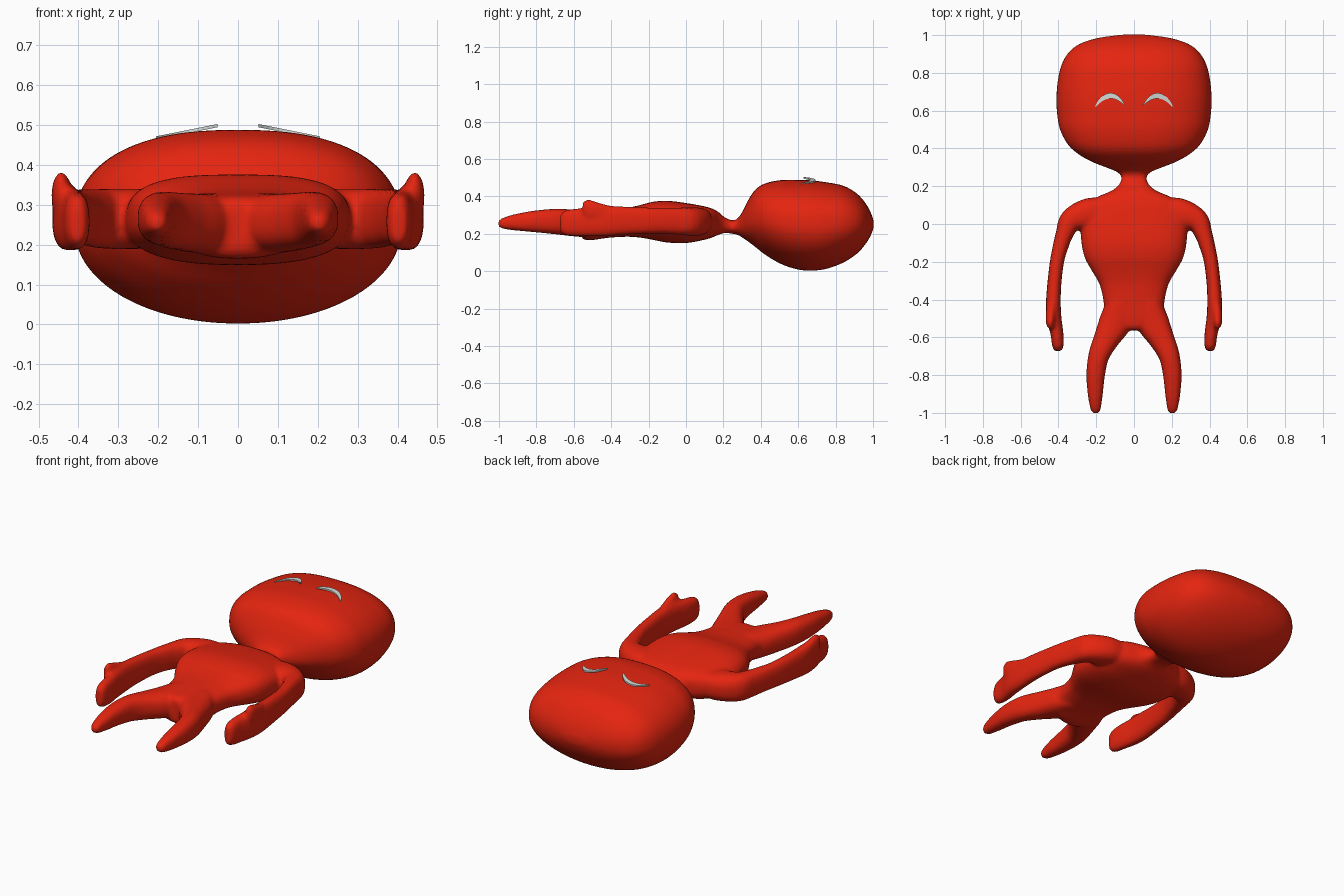
import bpy, bmesh, math
from mathutils import Vector

if "Cube" in bpy.data.objects:
    bpy.data.objects.remove(bpy.data.objects["Cube"])


def material(name, rgb):
    m = bpy.data.materials.new(name)
    m.diffuse_color = (*rgb, 1)
    m.use_nodes = True
    m.node_tree.nodes["Principled BSDF"].inputs["Base Color"].default_value = m.diffuse_color
    return m


red = material("bright red", (0.78, 0.018, 0.005))
grey = material("pale grey", (0.66, 0.70, 0.67))


def spline(rows, steps=4):
    """Smoothly resample rows with a Catmull-Rom curve."""
    out = []
    for i in range(len(rows) - 1):
        p = [Vector(rows[min(max(i + k, 0), len(rows) - 1)]) for k in (-1, 0, 1, 2)]
        for s in range(steps):
            t = s / steps
            out.append(p[1] + 0.5 * t * (p[2] - p[0]
                       + t * (2 * p[0] - 5 * p[1] + 4 * p[2] - p[3]
                              + t * (3 * (p[1] - p[2]) + p[3] - p[0]))))
    out.append(Vector(rows[-1]))
    return out


def loft(bm, rows, power=2.4, low_power=None, sides=40, flip=1):
    """Loft rounded sections; a row is x, y, half width, low z, high z."""
    rows = spline(rows)
    rings = []
    for i, (x, y, w, lo, hi) in enumerate(rows):
        a, b = rows[max(i - 1, 0)], rows[min(i + 1, len(rows) - 1)]
        d = Vector((b[0] - a[0], b[1] - a[1])).normalized()
        mid, h = (lo + hi) / 2, (hi - lo) / 2
        ring = []
        for k in range(sides):
            ang = 2 * math.pi * k / sides
            c, s = math.cos(ang), math.sin(ang)
            n = power if s >= 0 else (low_power or power)
            u = math.copysign(abs(c) ** (2 / n), c) * w
            v = math.copysign(abs(s) ** (2 / n), s) * h
            ring.append(bm.verts.new((flip * (x - d.y * u), y + d.x * u, mid + v)))
        rings.append(ring)
    faces = [bm.faces.new((p[k], p[(k + 1) % sides], q[(k + 1) % sides], q[k]))
             for p, q in zip(rings, rings[1:]) for k in range(sides)]
    faces += [bm.faces.new(rings[0]), bm.faces.new(rings[-1])]
    bmesh.ops.recalc_face_normals(bm, faces=faces)


# Head and neck sections: y, half width, low z, high z
head = [(.21, .075, .205, .285), (.245, .066, .20, .27), (.275, .09, .195, .28),
        (.30, .15, .18, .315), (.33, .225, .16, .375), (.37, .295, .13, .435),
        (.42, .35, .09, .468), (.50, .392, .042, .486), (.58, .407, .013, .488),
        (.66, .411, .002, .486), (.75, .405, .012, .475), (.84, .385, .045, .457),
        (.91, .345, .09, .418), (.955, .285, .138, .37), (.985, .19, .185, .32),
        (1.003, .06, .23, .27)]

# Torso sections: y, half width, low z, high z
torso = [(.25, .064, .20, .27), (.21, .078, .205, .285), (.175, .12, .195, .315),
         (.145, .19, .182, .332), (.10, .25, .168, .346), (0, .28, .15, .364),
         (-.10, .278, .153, .376), (-.18, .26, .168, .37), (-.25, .222, .18, .352),
         (-.32, .182, .184, .338), (-.42, .16, .178, .33), (-.50, .16, .166, .325),
         (-.545, .10, .168, .318), (-.563, .03, .19, .30)]

# Arm, thumb and leg sections: x, y, half width, low z, high z
arm = [(.15, .05, .085, .20, .33), (.24, .052, .085, .19, .34), (.332, .02, .063, .19, .34),
       (.367, -.05, .047, .195, .34), (.389, -.12, .041, .20, .34),
       (.408, -.20, .037, .20, .34), (.422, -.32, .037, .195, .345),
       (.427, -.42, .039, .187, .35), (.423, -.50, .039, .185, .345),
       (.408, -.58, .034, .186, .335), (.403, -.645, .03, .192, .325),
       (.403, -.673, .018, .21, .30)]
thumb = [(.425, -.36, .022, .25, .34), (.438, -.45, .027, .26, .362),
         (.443, -.52, .024, .27, .383), (.442, -.553, .012, .31, .37)]
leg = [(.075, -.42, .07, .18, .33), (.10, -.52, .085, .18, .328), (.147, -.61, .068, .187, .33),
       (.187, -.70, .055, .197, .333), (.203, -.80, .049, .207, .325),
       (.205, -.90, .04, .216, .308), (.204, -.96, .031, .223, .292),
       (.203, -.99, .024, .23, .28), (.203, -1.004, .011, .24, .268)]

bm = bmesh.new()
loft(bm, [(0, *r) for r in head], 2.4, 2.05, 64)
loft(bm, [(0, *r) for r in torso], 2.9, 2.5, 64)
for side in (1, -1):
    loft(bm, arm, 2.5, flip=side)
    loft(bm, thumb, 2.2, flip=side)
    loft(bm, leg, 2.5, flip=side)
raw = bpy.data.meshes.new("body_lofts")
bm.to_mesh(raw)
bm.free()

# Fuse the lofted parts into one soft skin
body = bpy.data.objects.new("body", raw)
bpy.context.collection.objects.link(body)
fuse = body.modifiers.new("fuse", 'REMESH')
fuse.mode = 'VOXEL'
fuse.voxel_size = 0.01
soft = body.modifiers.new("soften", 'SMOOTH')
soft.factor = 0.5
soft.iterations = 8
bpy.context.view_layer.update()
skin = bpy.data.meshes.new_from_object(body.evaluated_get(bpy.context.evaluated_depsgraph_get()))
body.modifiers.clear()
body.data = skin
skin.materials.clear()
skin.materials.append(red)
skin.polygons.foreach_set("material_index", [0] * len(skin.polygons))
skin.shade_smooth()


# Smiling eyes: thin crescents resting on the face
def eye(name, side, n=20):
    bm = bmesh.new()
    pairs = []
    for i in range(n + 1):
        t = -1 + 2 * i / n
        x = .128 + .077 * t
        z = .503 - .2 * (x - .05)
        bow = 1 - t * t
        outer = .628 + .065 * bow ** 0.8 - .005 * t
        inner = .622 + .042 * bow - .005 * t
        pairs.append([bm.verts.new((side * x, y, z + dz))
                      for y, dz in ((inner, 0), (outer, 0), (outer, -.008), (inner, -.008))])
    for p, q in zip(pairs, pairs[1:]):
        for k in range(4):
            j = (k + 1) % 4
            bm.faces.new((p[k], p[j], q[j], q[k]))
    bm.faces.new(pairs[0])
    bm.faces.new(pairs[-1])
    bmesh.ops.recalc_face_normals(bm, faces=bm.faces)
    me = bpy.data.meshes.new(name)
    bm.to_mesh(me)
    bm.free()
    me.materials.append(grey)
    bpy.context.collection.objects.link(bpy.data.objects.new(name, me))


eye("right_eye", 1)
eye("left_eye", -1)
